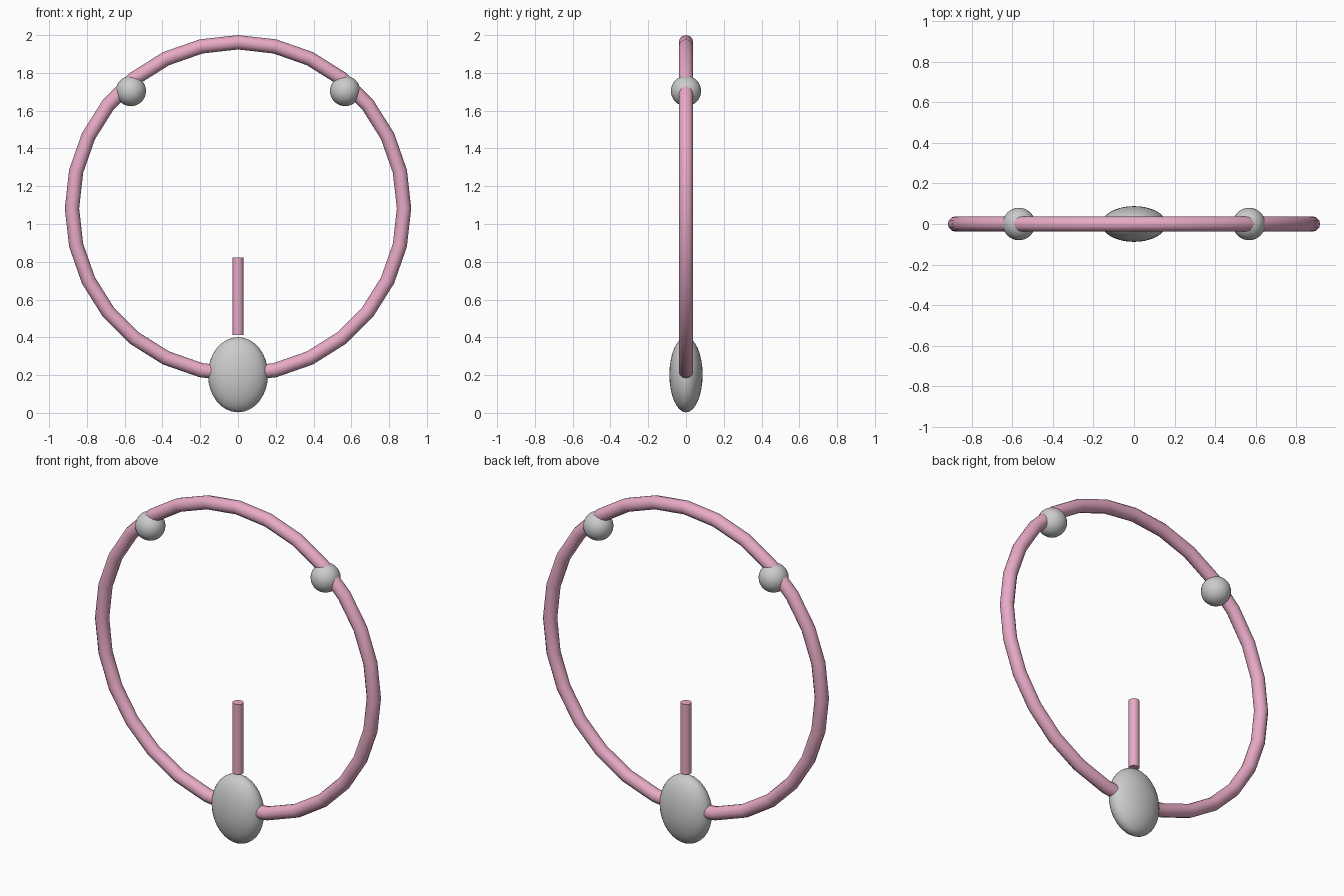
import bpy
from math import radians

if "Cube" in bpy.data.objects:
    bpy.data.objects.remove(bpy.data.objects["Cube"])

pink = bpy.data.materials.new("pink")
pink.diffuse_color = (0.80, 0.40, 0.56, 1)
pink.use_nodes = True
pink.node_tree.nodes["Principled BSDF"].inputs["Base Color"].default_value = pink.diffuse_color


def finish(name, material=None):
    obj = bpy.context.object
    obj.name = name
    bpy.ops.object.transform_apply(location=False, rotation=True, scale=True)
    bpy.ops.object.shade_smooth_by_angle(angle=radians(40))
    if material:
        obj.data.materials.append(material)
    return obj


def ball(name, loc, radii):
    bpy.ops.mesh.primitive_uv_sphere_add(segments=32, ring_count=16, location=loc)
    bpy.context.object.scale = radii
    return finish(name)


# Upright hoop
bpy.ops.mesh.primitive_torus_add(major_segments=28, minor_segments=12,
                                 major_radius=0.879, minor_radius=0.038,
                                 location=(0, 0, 1.083), rotation=(radians(90), 0, 0))
finish("hoop", pink)

# Short post floating just above the base bead
bpy.ops.mesh.primitive_cylinder_add(vertices=16, radius=0.029, depth=0.41,
                                    location=(0, 0, 0.618))
finish("post", pink)

# Flattened oval bead at the bottom of the hoop
ball("base_bead", (0, 0, 0.202), (0.159, 0.088, 0.199))

# Pair of round beads near the top
for side, label in ((-1, "left"), (1, "right")):
    ball(label + "_bead", (side * 0.567, 0, 1.704), (0.08, 0.08, 0.08))
